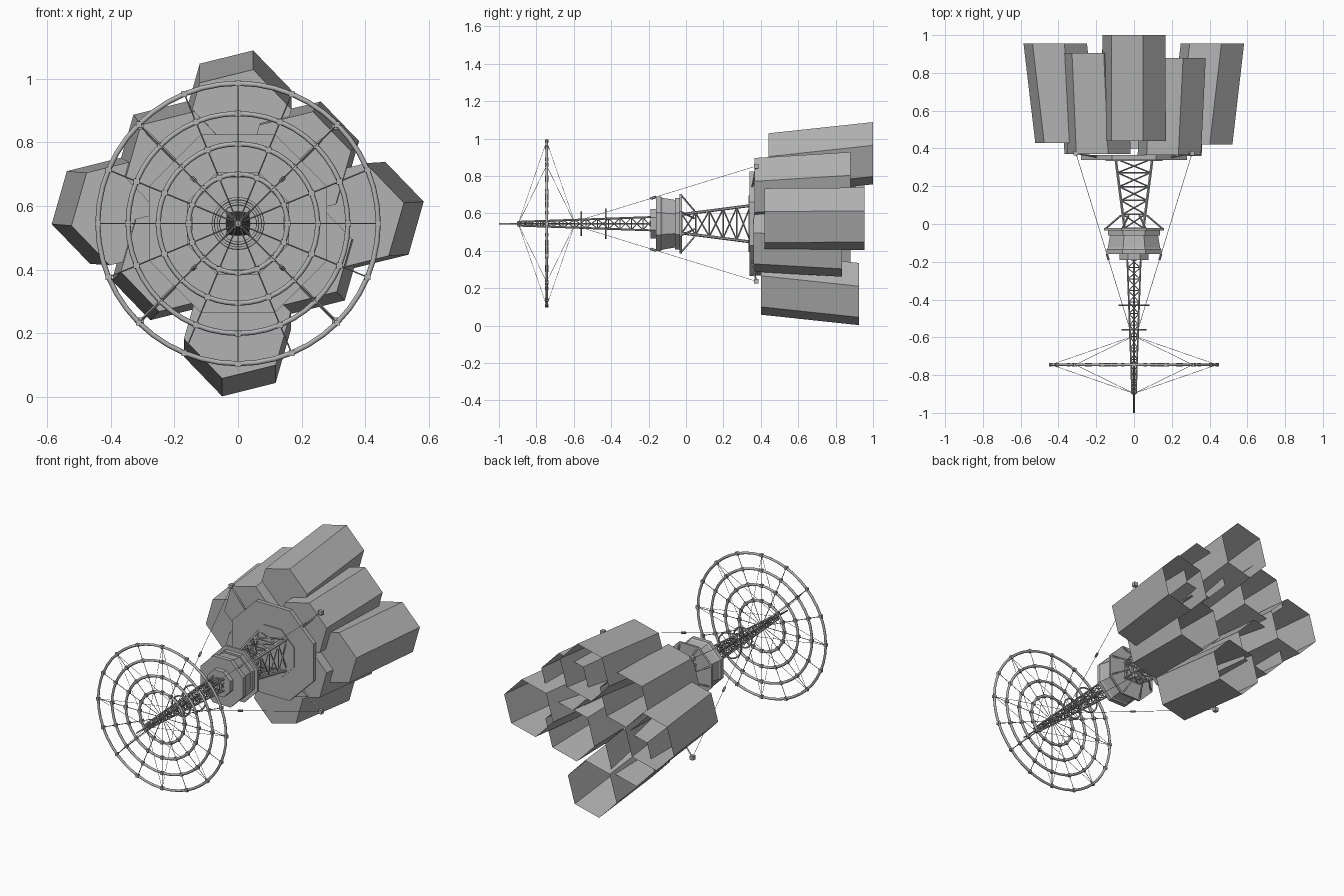
import bpy, bmesh, math
from mathutils import Vector, Matrix

if "Cube" in bpy.data.objects:
    bpy.data.objects.remove(bpy.data.objects["Cube"])

AX = 0.545  # height of the long axis

grey = bpy.data.materials.new("hull_grey")
grey.diffuse_color = (0.45, 0.45, 0.45, 1)
grey.use_nodes = True
grey.node_tree.nodes["Principled BSDF"].inputs["Base Color"].default_value = grey.diffuse_color


def finish(bm, name, smooth=False):
    mesh = bpy.data.meshes.new(name)
    bm.normal_update()
    bm.to_mesh(mesh)
    bm.free()
    mesh.materials.append(grey)
    ob = bpy.data.objects.new(name, mesh)
    bpy.context.collection.objects.link(ob)
    if smooth:
        for p in mesh.polygons:
            p.use_smooth = True
    return ob


def polar(r, deg, y):
    a = math.radians(deg)
    return Vector((r * math.cos(a), y, AX + r * math.sin(a)))


def bar(bm, a, b, r, n=4):
    a, b = Vector(a), Vector(b)
    d = b - a
    m = Matrix.Translation((a + b) / 2) @ d.to_track_quat('Z', 'Y').to_matrix().to_4x4()
    bmesh.ops.create_cone(bm, cap_ends=True, segments=n, radius1=r, radius2=r,
                          depth=d.length, matrix=m)


def box(bm, p, s):
    bmesh.ops.create_cube(bm, size=s, matrix=Matrix.Translation(p))


def ring(bm, y, R, r, n=48, m=6):
    rows = []
    for i in range(n):
        deg = 360 * i / n
        rows.append([bm.verts.new(polar(R + r * math.cos(2 * math.pi * j / m), deg,
                                        y + r * math.sin(2 * math.pi * j / m)))
                     for j in range(m)])
    for i in range(n):
        p, q = rows[i], rows[(i + 1) % n]
        for j in range(m):
            k = (j + 1) % m
            bm.faces.new((p[j], p[k], q[k], q[j]))


def loft(name, profile, n=8):
    """Flat-topped polygon solid along y; profile holds (y, apothem)."""
    bm = bmesh.new()
    rows = [[bm.verts.new(polar(ap / math.cos(math.pi / n), 360 * (i + 0.5) / n, y))
             for i in range(n)] for y, ap in profile]
    for p, q in zip(rows, rows[1:]):
        for i in range(n):
            k = (i + 1) % n
            bm.faces.new((p[i], p[k], q[k], q[i]))
    bm.faces.new(rows[0])
    bm.faces.new(rows[-1])
    bmesh.ops.recalc_face_normals(bm, faces=bm.faces[:])
    return finish(bm, name)


def truss(name, y0, y1, h0, h1, bays, r):
    """Tapering square lattice with crossed bracing; h is half the width."""
    bm = bmesh.new()

    def corner(t, i):
        return polar((h0 + (h1 - h0) * t) * math.sqrt(2), 45 + 90 * i, y0 + (y1 - y0) * t)
    for i in range(4):
        bar(bm, corner(0, i), corner(1, i), r * 1.3, 6)
        for b in range(bays):
            t, u = b / bays, (b + 1) / bays
            bar(bm, corner(t, i), corner(u, i + 1), r * 0.65)
            bar(bm, corner(t, i + 1), corner(u, i), r * 0.65)
            bar(bm, corner(t, i), corner(t, i + 1), r * 0.65)
    return finish(bm, name)


# Front dish: rings, joint blocks, spokes
DISH_Y = -0.745
RADII = (0.155, 0.25, 0.345, 0.44)
bm = bmesh.new()
for R in RADII:
    ring(bm, DISH_Y, R, 0.008)
finish(bm, "dish_rings", True)

bm = bmesh.new()
for R in RADII:
    for i in range(16):
        box(bm, polar(R, 22.5 * i, DISH_Y), 0.018)
finish(bm, "dish_joints")

bm = bmesh.new()
for i in range(16):
    bar(bm, polar(0.01, 22.5 * i, DISH_Y), polar(0.44, 22.5 * i, DISH_Y), 0.0022)
finish(bm, "dish_spokes")

# Stay wires from the mast to the dish rim
bm = bmesh.new()
for i in range(8):
    for y in (-0.895, -0.595):
        bar(bm, polar(0.006, 45 * i, y), polar(0.44, 45 * i, DISH_Y), 0.0013, 3)
finish(bm, "dish_stays")

# Mast: needle, lattice and two small hoops
bm = bmesh.new()
bar(bm, (0, -1, AX), (0, -0.17, AX), 0.004, 8)
finish(bm, "mast_needle", True)
truss("front_mast", -0.9, -0.17, 0.01, 0.036, 12, 0.004)
bm = bmesh.new()
for y, R in ((-0.56, 0.062), (-0.43, 0.078)):
    ring(bm, y, R, 0.005, 32)
    for i in range(4):
        bar(bm, polar(0.015, 45 + 90 * i, y), polar(R, 45 + 90 * i, y), 0.002)
finish(bm, "mast_hoops", True)

# Eight-sided hub with collar, body and rear flange
loft("hub_collar", [(-0.19, 0.078), (-0.15, 0.078)])
loft("hub_body", [(-0.16, 0.145), (-0.135, 0.145), (-0.125, 0.138), (-0.045, 0.125)])
loft("hub_band", [(-0.06, 0.138), (-0.035, 0.138)])
loft("hub_flange", [(-0.035, 0.16), (-0.022, 0.16)])

# Main truss with splayed braces behind the hub
truss("main_truss", -0.022, 0.345, 0.05, 0.097, 5, 0.006)
bm = bmesh.new()
for i in range(8):
    bar(bm, polar(0.16, 22.5 + 45 * i, -0.022), polar(0.075, 22.5 + 45 * i, 0.045), 0.005)
finish(bm, "truss_braces")

# Rear mounting plate
loft("rear_plate", [(0.34, 0.28), (0.365, 0.28)])
loft("rear_plate_pad", [(0.334, 0.15), (0.341, 0.15)])

# Long rigging cables with end blocks
bm = bmesh.new()
blocks = bmesh.new()
for i in range(4):
    a, b = polar(0.012, 45 + 90 * i, -0.6), polar(0.435, 45 + 90 * i, 0.375)
    bar(bm, a, b, 0.0015, 3)
    box(blocks, b, 0.024)
    p, d = a.lerp(b, 0.436), (b - a).normalized() * 0.016
    bar(blocks, p - d, p + d, 0.007, 6)
    bar(bm, polar(0.28, 45 + 90 * i, 0.355), b, 0.005)
finish(bm, "rigging_cables")
finish(blocks, "rigging_blocks")


# Six-sided modules, closed in front and open behind
def module(name, back, front, y0, y1, R=0.173):
    bm = bmesh.new()
    rows = []
    for (cx, cz), y in ((front, y0), (back, y1)):
        rows.append([bm.verts.new((cx + R * math.cos(math.radians(14 + 60 * i)), y,
                                   cz + R * math.sin(math.radians(14 + 60 * i))))
                     for i in range(6)])
    p, q = rows
    for i in range(6):
        k = (i + 1) % 6
        bm.faces.new((p[i], q[i], q[k], p[k]))
    bm.faces.new(p)
    return finish(bm, name)


module("outer_module_top", (0, 0.922), (0, 0.862), 0.44, 1.0)
module("outer_module_bottom", (-0.002, 0.169), (-0.002, 0.225), 0.40, 0.925)
module("outer_module_left", (-0.417, 0.585), (-0.355, 0.58), 0.43, 0.955)
module("outer_module_right", (0.415, 0.572), (0.353, 0.568), 0.42, 0.955)
module("inner_module_upper_left", (-0.208, 0.762), (-0.185, 0.73), 0.37, 0.905)
module("inner_module_upper_right", (0.212, 0.762), (0.187, 0.73), 0.365, 0.88)
module("inner_module_lower_left", (-0.228, 0.408), (-0.2, 0.435), 0.37, 0.88)
module("inner_module_lower_right", (0.215, 0.428), (0.19, 0.455), 0.36, 0.835)
